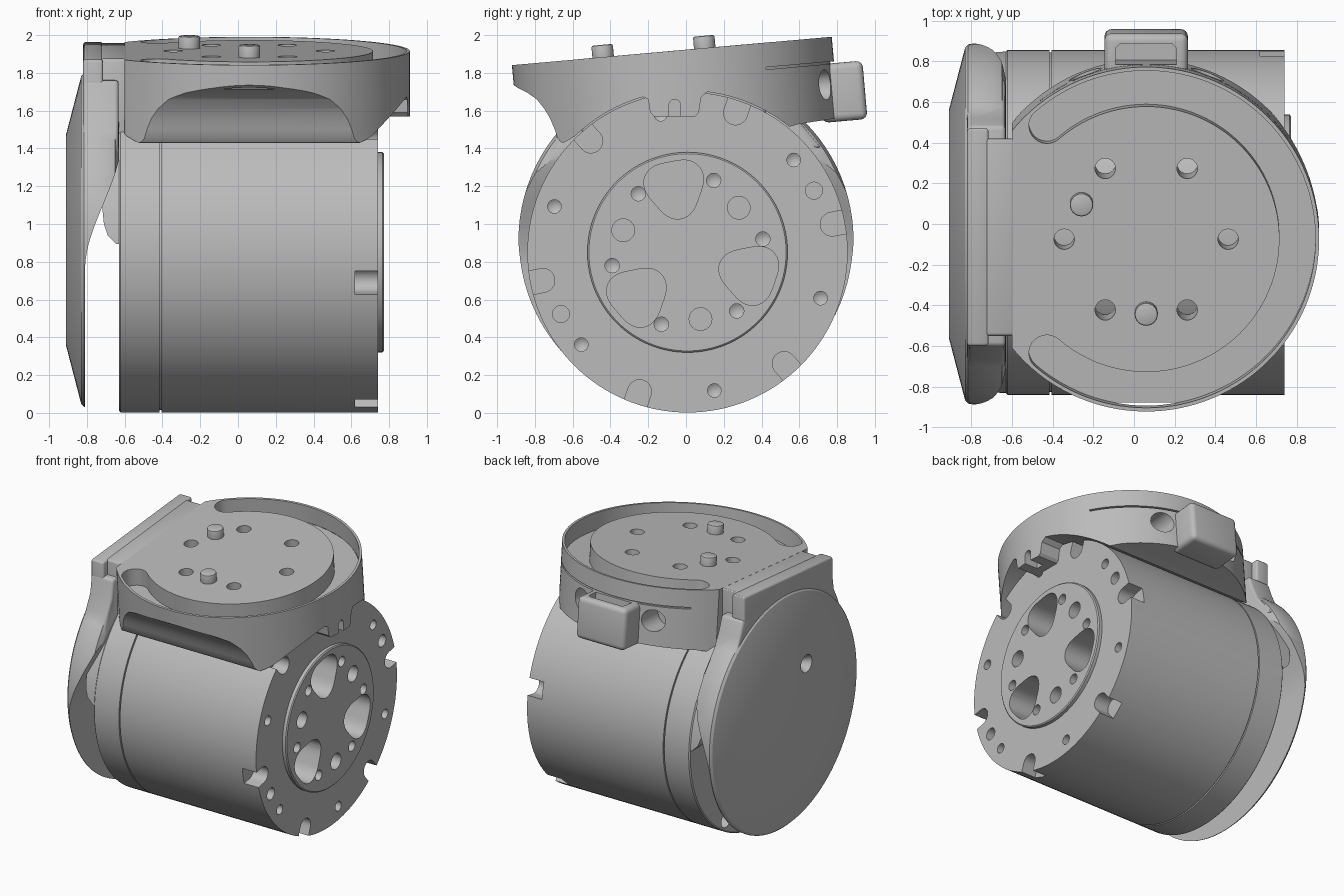
import bpy, bmesh, math
from math import sin, cos, pi, radians
from mathutils import Matrix

if "Cube" in bpy.data.objects:
    bpy.data.objects.remove(bpy.data.objects["Cube"])

grey = bpy.data.materials.new("machined grey")
grey.use_nodes = True
grey.diffuse_color = (0.5, 0.5, 0.5, 1)
grey.node_tree.nodes["Principled BSDF"].inputs["Base Color"].default_value = (0.5, 0.5, 0.5, 1)

CY, CZ, R = 0.008, 0.85, 0.848          # motor axis and radius
TILT = Matrix.Translation((0.06, -0.075, 1.916)) @ Matrix.Rotation(radians(5.07), 4, "X")
PLACE = {"x": lambda u, v, w: (w, u, v),
         "y": lambda u, v, w: (u, w, v),
         "z": lambda u, v, w: (u, v, w)}


def finish(name, bm, matrix=None):
    bmesh.ops.recalc_face_normals(bm, faces=bm.faces)
    mesh = bpy.data.meshes.new(name)
    bm.to_mesh(mesh)
    bm.free()
    if matrix:
        mesh.transform(matrix)
    mesh.materials.append(grey)
    obj = bpy.data.objects.new(name, mesh)
    bpy.context.collection.objects.link(obj)
    return obj


def prism(name, pts, axis, lo, hi, matrix=None):
    """Extrude a closed outline along an axis."""
    bm = bmesh.new()
    ends = [[bm.verts.new(PLACE[axis](u, v, w)) for u, v in pts] for w in (lo, hi)]
    n = len(pts)
    for ring in ends:
        bm.faces.new(ring)
    for i in range(n):
        j = (i + 1) % n
        bm.faces.new((ends[0][i], ends[0][j], ends[1][j], ends[1][i]))
    return finish(name, bm, matrix)


def lathe(name, pts, y, z, n=32):
    """Spin (x, radius) points about an axis parallel to x."""
    bm = bmesh.new()
    rings = []
    for x, r in pts:
        count = n if r else 1
        rings.append([bm.verts.new((x, y + r * cos(2 * pi * i / n), z + r * sin(2 * pi * i / n)))
                      for i in range(count)])
    for a, b in zip(rings, rings[1:]):
        for i in range(n):
            j = (i + 1) % n
            quad = [a[i % len(a)], a[j % len(a)], b[j % len(b)], b[i % len(b)]]
            bm.faces.new(list(dict.fromkeys(quad)))
    return finish(name, bm)


def arc(u, v, r, start=0, end=360, n=32):
    closed = end - start == 360
    steps = n if closed else n - 1
    return [(u + r * cos(radians(start + (end - start) * i / steps)),
             v + r * sin(radians(start + (end - start) * i / steps))) for i in range(n)]


def polar(r, deg):
    return CY + r * cos(radians(deg)), CZ + r * sin(radians(deg))


def apply(obj, mod):
    bpy.context.view_layer.objects.active = obj
    bpy.ops.object.modifier_apply(modifier=mod.name)


def boolean(obj, cutters, operation="DIFFERENCE"):
    for cutter in cutters:
        mod = obj.modifiers.new("cut", "BOOLEAN")
        mod.operation, mod.solver, mod.object = operation, "EXACT", cutter
        apply(obj, mod)
        bpy.data.objects.remove(cutter)


def bevel(obj, width, segments=3, angle=40):
    mod = obj.modifiers.new("round", "BEVEL")
    mod.width, mod.segments, mod.limit_method = width, segments, "ANGLE"
    mod.angle_limit = radians(angle)
    apply(obj, mod)


# motor body with seam groove and raised hub
motor = lathe("motor_body", [(-.63, 0), (-.63, .84), (-.622, R), (-.416, R), (-.416, .835), (-.406, .835),
                             (-.406, R), (.74, R), (.74, .53), (.765, .53), (.772, .522), (.772, 0)], CY, CZ, 128)
cuts = []
for k in range(3):                       # lobed pockets and dowel holes in the hub
    out = 101 + 120 * k
    y, z = polar(.35, out)
    lobes = []
    for i in range(48):
        t = 2 * pi * i / 48
        r = .153 + .016 * cos(3 * (t - radians(out) - pi))
        lobes.append((y + r * cos(t), z + r * sin(t)))
    cuts.append(prism("pocket", lobes, "x", .35, .9))
    cuts.append(prism("dowel", arc(*polar(.36, out + 60), .06), "x", .6, .9))


def drill(y, z, r):
    return lathe("drill", [(.9, 0), (.9, r), (.66, r), (.635, 0)], y, z, 24)


for k in range(6):                       # screw holes and rim slots
    cuts.append(drill(*polar(.405, 10 + 60 * k), .038))
    cuts.append(drill(*polar(.745, 41 + 60 * k), .036))
    a = 11 + 60 * k
    slot = arc(.78, 0, .063, 90, 270, 14) + [(1, -.063), (1, .063)]
    c, s = cos(radians(a)), sin(radians(a))
    slot = [(CY + u * c - v * s, CZ + u * s + v * c) for u, v in slot]
    cuts.append(prism("slot", slot, "x", .62, .9))
for a in (26, 206):
    cuts.append(prism("pin_hole", arc(*polar(.745, a), .045), "x", .6, .9))
cuts.append(prism("rear_hole", arc(.42, .2, .055), "x", -.8, -.5))
boolean(motor, cuts)

# neck between the motor and the end cover
neck = prism("cover_neck", arc(CY, CZ, .84, 3, 177, 64), "x", -.72, -.6)
boolean(neck, [prism("neck_cut", [(-.8, .7), (-.63, .88), (-.66, .91), (-.69, .94), (-.71, 1.0), (-.72, 1.1),
                                  (-.9, 1.1)], "y", -1, 1)])

# domed end cover with a skirt that sweeps wider at the top
cover = lathe("end_cover", [(-.91, 0), (-.91, .56), (-.83, .868), (-.815, .883), (-.79, .887), (-.69, .887),
                            (-.65, .872), (-.63, .83), (-.63, 0)], 0, .915, 96)
shoulder = prism("shoulder", [(-.72, 1.35), (-.67, 1.52), (-.62, 1.62), (-.6, 1.76), (.48, 1.79),
                              (.52, 1.68), (.57, 1.58), (.72, 1.4)], "x", -.82, -.632)
bevel(shoulder, .02)
boolean(cover, [shoulder], "UNION")
sweep = [(-1, -.1), (-.81, -.1), (-.81, .76)]
for i in range(1, 17):                   # S-curve edge
    t = i / 16
    sweep.append((-.81 + .19 * t * t * (3 - 2 * t), .76 + .68 * t))
sweep += [(-.62, 2), (-1, 2)]
boolean(cover, [prism("sweep", sweep, "y", -1.2, 1.2)], "INTERSECT")
boolean(cover, [lathe("countersink", [(-1, 0), (-1, .075), (-.9, .065), (-.86, .04), (-.84, .04), (-.84, 0)],
                      -.15, 1.25, 32)])


# stepped blocks joining the cover to the bracket
def top(y):
    return 1.923 + .0888 * y


for name, x0, x1, y0, y1 in (("outer_joint", -.82, -.715, -.6, .47), ("inner_joint", -.73, -.59, -.55, .42)):
    joint = prism(name, [(y0, 1.45), (y1, 1.45), (y1, top(y1)), (y0, top(y0))], "x", x0, x1)
    bevel(joint, .015)

# dish bracket: a tilted disc trimmed by its side profile
bracket = prism("dish_bracket", arc(0, 0, .85, -141, 141, 110), "z", -.7, 0, TILT)
side = [(-1.1, 2.2), (-1.1, 1.75), (-.92, 1.74), (-.89, 1.72), (-.84, 1.695), (-.79, 1.66), (-.75, 1.61),
        (-.72, 1.56), (-.695, 1.5), (-.68, 1.455), (-.665, 1.435), (-.65, 1.43), (-.63, 1.44)]
side += arc(CY, CZ, .856, 134, 106, 14)
side += [(-.2, 1.66), (-.19, 1.59), (-.17, 1.57), (.05, 1.57), (.068, 1.59), (.08, 1.67)]
side += arc(CY, CZ, .856, 83, 51, 14)
side += [(.6, 1.53), (1.1, 1.605), (1.1, 2.2)]
boolean(bracket, [prism("side", side, "x", -1.2, 1.2)], "INTERSECT")

END, RI, RO = 131, .655, .832
mid, half = (RI + RO) / 2, (RO - RI) / 2
cx, cy = mid * cos(radians(END)), mid * sin(radians(END))
channel = arc(0, 0, RO, -END, END, 90)
channel += arc(cx, cy, half, END, END + 180, 14)[1:-1]
channel += arc(0, 0, RI, END, -END, 90)
channel += arc(cx, -cy, half, 180 - END, 360 - END, 14)[1:-1]
cuts = [prism("channel", channel, "z", -.13, .1, TILT)]
for k in range(6):                       # mounting holes through the plateau
    a = radians(60 * k)
    cuts.append(prism("hole", arc(.403 * cos(a), .403 * sin(a), .05), "z", -.6, .1, TILT))
for x in (-.3, .3):                      # clamp screw recesses at the back
    cuts.append(prism("bore", arc(x, -.25, .08), "y", .62, 1.1, TILT))
cuts.append(prism("key_slot", arc(-.06, 1.63, .03, 0, 180, 10) + [(-.09, 1.5), (-.03, 1.5)], "x", .8, 1))
boolean(bracket, cuts)

# clamp band seam along the back wall
seam = arc(0, 0, .856, 35, 128, 40) + arc(0, 0, .83, 128, 35, 40)
boolean(bracket, [prism("seam", seam, "z", -.142, -.13, TILT)])

# rear loop
loop = prism("rear_loop", [(-.205, .76), (.205, .76), (.205, 1.0), (-.205, 1.0)], "z", -.45, -.14, TILT)
bevel(loop, .035, 4)
boolean(loop, [prism("void", [(-.15, .85), (.15, .85), (.15, .93), (.13, .95), (-.13, .95), (-.15, .93)],
                     "z", -.4, .1, TILT)])

# locating pins
for i, (x, y) in enumerate([(-.318, .175), (0, -.365)]):
    pin = prism(f"locating_pin_{i + 1}", arc(x, y, .057), "z", -.05, .065, TILT)
    bevel(pin, .01, 2, 60)

bpy.ops.object.select_all(action="DESELECT")
for obj in bpy.context.collection.objects:
    if obj.type == "MESH" and obj.data.materials and obj.data.materials[0] == grey:
        obj.select_set(True)
        bpy.context.view_layer.objects.active = obj
bpy.ops.object.shade_smooth_by_angle(angle=radians(30))
